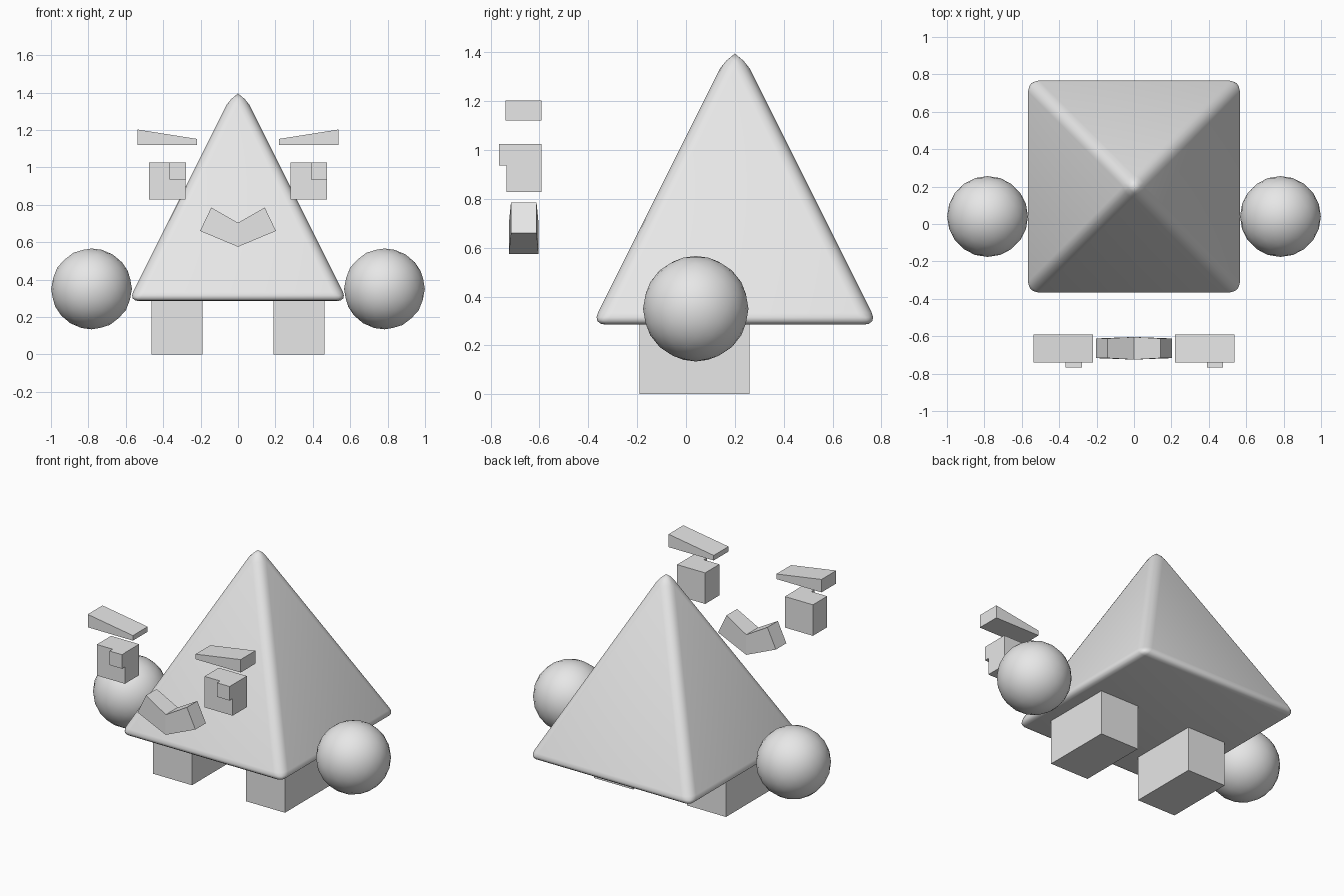
import bpy
import bmesh

if "Cube" in bpy.data.objects:
    bpy.data.objects.remove(bpy.data.objects["Cube"])

grey = bpy.data.materials.new("plain grey")
grey.diffuse_color = (0.8, 0.8, 0.8, 1)
grey.use_nodes = True
grey.node_tree.nodes["Principled BSDF"].inputs["Base Color"].default_value = grey.diffuse_color


def add_object(name, bm, smooth=False):
    bmesh.ops.recalc_face_normals(bm, faces=bm.faces)
    for f in bm.faces:
        f.smooth = smooth
    mesh = bpy.data.meshes.new(name)
    bm.to_mesh(mesh)
    bm.free()
    mesh.materials.append(grey)
    obj = bpy.data.objects.new(name, mesh)
    bpy.context.collection.objects.link(obj)
    return obj


def loft(name, sections):
    """Join a row of equal cross-section loops and cap both ends."""
    bm = bmesh.new()
    rows = [[bm.verts.new(p) for p in s] for s in sections]
    n = len(rows[0])
    for a, b in zip(rows, rows[1:]):
        for i in range(n):
            j = (i + 1) % n
            bm.faces.new((a[i], a[j], b[j], b[i]))
    bm.faces.new(rows[0])
    bm.faces.new(rows[-1])
    return add_object(name, bm)


def section(x, y0, y1, z0, z1):
    return [(x, y0, z0), (x, y1, z0), (x, y1, z1), (x, y0, z1)]


def box(name, x0, x1, y0, y1, z0, z1):
    return loft(name, [section(x0, y0, y1, z0, z1), section(x1, y0, y1, z0, z1)])


# Body: square pyramid with rounded edges
bm = bmesh.new()
h = 0.585
base = [bm.verts.new((x, 0.2 + y, 0.285)) for x, y in ((-h, -h), (h, -h), (h, h), (-h, h))]
apex = bm.verts.new((0, 0.2, 1.455))
bm.faces.new(base)
for i in range(4):
    bm.faces.new((base[i], base[(i + 1) % 4], apex))
bmesh.ops.recalc_face_normals(bm, faces=bm.faces)
bmesh.ops.bevel(bm, geom=list(bm.edges), offset=0.055, offset_type='OFFSET',
                segments=4, profile=0.5, affect='EDGES')
# keep the rounded tip at its intended height
top = max(v.co.z for v in bm.verts)
for v in bm.verts:
    if v.co.z > 1.34:
        v.co.z = 1.34 + (v.co.z - 1.34) * 0.055 / (top - 1.34)
add_object("body", bm, True)

for side, s in (("left", -1), ("right", 1)):
    # Hands: round balls
    bm = bmesh.new()
    bmesh.ops.create_icosphere(bm, subdivisions=3, radius=0.216)
    bmesh.ops.translate(bm, verts=bm.verts, vec=(s * 0.783, 0.04, 0.35))
    add_object(side + "_hand", bm, True)

    # Legs, eyes and wedge brows
    box(side + "_leg", s * 0.19, s * 0.463, -0.19, 0.26, 0, 0.287)
    box(side + "_eye", s * 0.28, s * 0.477, -0.735, -0.592, 0.828, 1.025)
    loft(side + "_brow", [section(s * 0.22, -0.74, -0.592, 1.12, 1.152),
                          section(s * 0.537, -0.74, -0.592, 1.12, 1.202)])

    # Pupils sit in the same upper corner of both eyes
    edge = -0.278 if s < 0 else 0.477
    box(side + "_pupil", edge - 0.088, edge, -0.766, -0.735, 0.936, 1.025)


# Mouth: bent bar, a little thicker in the middle
def mouth_end(s):
    return [(s * 0.203, -0.717, 0.66), (s * 0.203, -0.612, 0.66),
            (s * 0.143, -0.612, 0.785), (s * 0.143, -0.717, 0.785)]


loft("mouth", [mouth_end(-1), section(0, -0.725, -0.604, 0.575, 0.703), mouth_end(1)])
